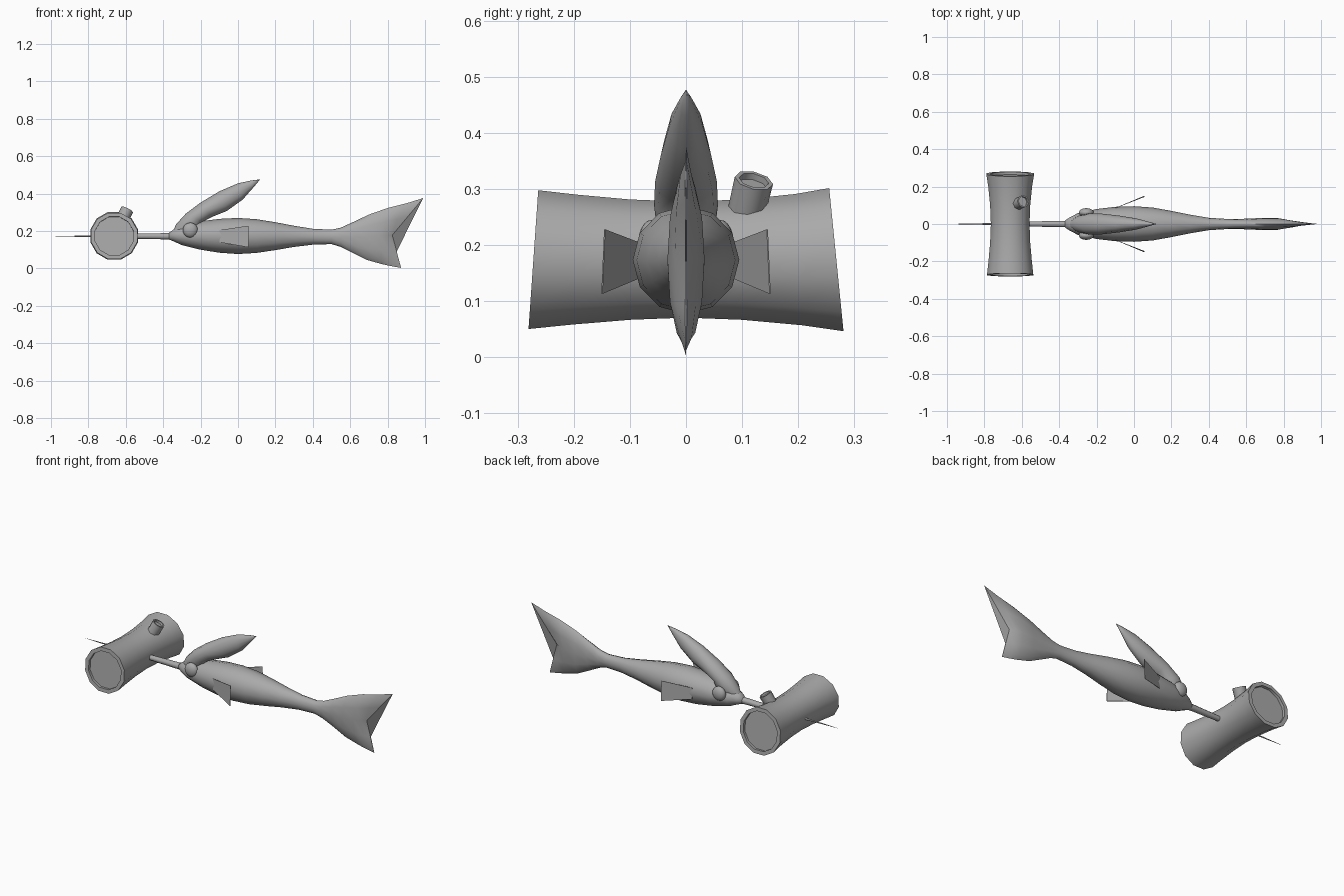
import bpy, bmesh, math
from mathutils import Vector

if "Cube" in bpy.data.objects:
    bpy.data.objects.remove(bpy.data.objects["Cube"])

grey = bpy.data.materials.new("plain grey")
grey.diffuse_color = (0.4, 0.4, 0.4, 1)
grey.use_nodes = True
grey.node_tree.nodes["Principled BSDF"].inputs["Base Color"].default_value = grey.diffuse_color


def make(name, rings, angle=40, recess=None):
    """Skin a list of point rings; recess = (cap inset thickness, depth, which caps)."""
    bm = bmesh.new()
    loops = [[bm.verts.new(p) for p in r] for r in rings]
    n = len(loops[0])
    for a, b in zip(loops, loops[1:]):
        for i in range(n):
            bm.faces.new((a[i], a[(i + 1) % n], b[(i + 1) % n], b[i]))
    caps = [bm.faces.new(loops[0]), bm.faces.new(loops[-1])]
    bmesh.ops.recalc_face_normals(bm, faces=bm.faces)
    if recess:
        thick, depth, which = recess
        for i in which:
            bmesh.ops.inset_region(bm, faces=[caps[i]], thickness=thick)
            nrm = caps[i].normal.copy()
            new = bmesh.ops.extrude_discrete_faces(bm, faces=[caps[i]])["faces"][0]
            bmesh.ops.translate(bm, verts=new.verts, vec=-nrm * depth)
    bmesh.ops.remove_doubles(bm, verts=bm.verts, dist=0.0004)
    finish(name, bm, angle)


def finish(name, bm, angle):
    me = bpy.data.meshes.new(name)
    bm.to_mesh(me)
    bm.free()
    me.materials.append(grey)
    ob = bpy.data.objects.new(name, me)
    bpy.context.collection.objects.link(ob)
    bpy.context.view_layer.objects.active = ob
    bpy.ops.object.select_all(action='DESELECT')
    ob.select_set(True)
    bpy.ops.object.shade_smooth_by_angle(angle=math.radians(angle))


def bent_ring(top, mid, bot, w, n=12):
    """Oval ring through top, mid and bottom points in xz, with half width w in y."""
    pts = []
    for i in range(n):
        a = 2 * math.pi * i / n
        s = math.sin(a)
        p = Vector(mid).lerp(Vector(top if s > 0 else bot), abs(s))
        pts.append((p.x, w * math.cos(a), p.y))
    return pts


def tube_ring(c, axis, r, n):
    q = Vector(axis).to_track_quat('Z', 'Y')
    return [Vector(c) + q @ Vector((r * math.cos(t), r * math.sin(t), 0))
            for t in (2 * math.pi * (i + 0.5) / n for i in range(n))]


# body: x, top z, bottom z, half width
body = [(-.37, .19, .155, .018), (-.345, .208, .145, .035), (-.3, .228, .125, .058),
        (-.2, .252, .1, .08), (-.1, .265, .084, .092), (0, .27, .077, .095),
        (.1, .263, .083, .088), (.2, .247, .098, .07), (.3, .228, .115, .05),
        (.4, .212, .127, .033), (.5, .207, .13, .027)]
rings = [bent_ring((x, t), (x, (t + b) / 2), (x, b), w) for x, t, b, w in body]
# tail fan: sections bend towards the forked trailing edge
tail = [((.55, .218), (.55, .168), (.55, .115), .027), ((.62, .25), (.62, .17), (.61, .085), .029),
        ((.7, .288), (.69, .17), (.69, .045), .033), ((.8, .323), (.76, .175), (.77, .023), .033),
        ((.9, .348), (.8, .176), (.82, .012), .02), ((.99, .376), (.825, .178), (.872, .003), .002)]
rings += [bent_ring(*s) for s in tail]
make("fish_body_and_tail", rings, 60)

# dorsal fin: leading edge point, trailing edge point, half width
fin = [((-.355, .185), (-.3, .17), .02), ((-.33, .237), (-.21, .19), .05),
       ((-.28, .292), (-.19, .25), .057), ((-.2, .352), (-.14, .275), .055),
       ((-.1, .412), (-.06, .307), .045), ((0, .455), (.025, .368), .03),
       ((.07, .47), (.08, .43), .013), ((.118, .476), (.118, .475), .001)]
make("dorsal_fin", [bent_ring(a, ((a[0] + b[0]) / 2, (a[1] + b[1]) / 2), b, w)
                    for a, b, w in fin], 60)

# beak that runs through the log
beak = [(-.33, .022), (-.38, .018), (-.54, .015), (-.78, .005), (-.975, .0006)]
make("beak", [tube_ring((x, 0, .172), (1, 0, 0), r, 8) for x, r in beak], 50)

# eyes and side fins
for s, side in ((-1, "right"), (1, "left")):
    bm = bmesh.new()
    bmesh.ops.create_uvsphere(bm, u_segments=16, v_segments=10, radius=.04)
    bmesh.ops.scale(bm, verts=bm.verts, vec=(1, .6, 1))
    bmesh.ops.translate(bm, verts=bm.verts, vec=(-.255, s * .061, .205))
    finish(side + "_eye", bm, 60)
    quad = [(-.1, .085, .205), (.055, .145, .228), (.055, .15, .113), (-.1, .085, .14)]
    make(side + "_side_fin", [[(x, s * (y + d), z) for x, y, z in quad] for d in (-.001, .001)], 30)

# log with flared, slightly slanted and hollowed ends: y, radius, slant
rings = []
for y, r, k in ((-.272, .128, .07), (-.2, .12, .04), (-.1, .111, 0), (0, .107, 0),
                (.1, .111, 0), (.2, .121, -.05), (.268, .132, -.1)):
    ring = []
    for i in range(12):
        a = 2 * math.pi * (i + .5) / 12
        z = r * math.sin(a)
        ring.append((-.662 + r * math.cos(a), y + k * z, .174 + z))
    rings.append(ring)
make("log", rings, 40, (.022, .015, (0, 1)))

# cut branch stub
base, tip = Vector((-.63, .103, .24)), Vector((-.592, .121, .315))
make("branch_stub", [tube_ring(base, tip - base, .033, 8), tube_ring(tip, tip - base, .035, 8)],
     50, (.008, .012, (1,)))
